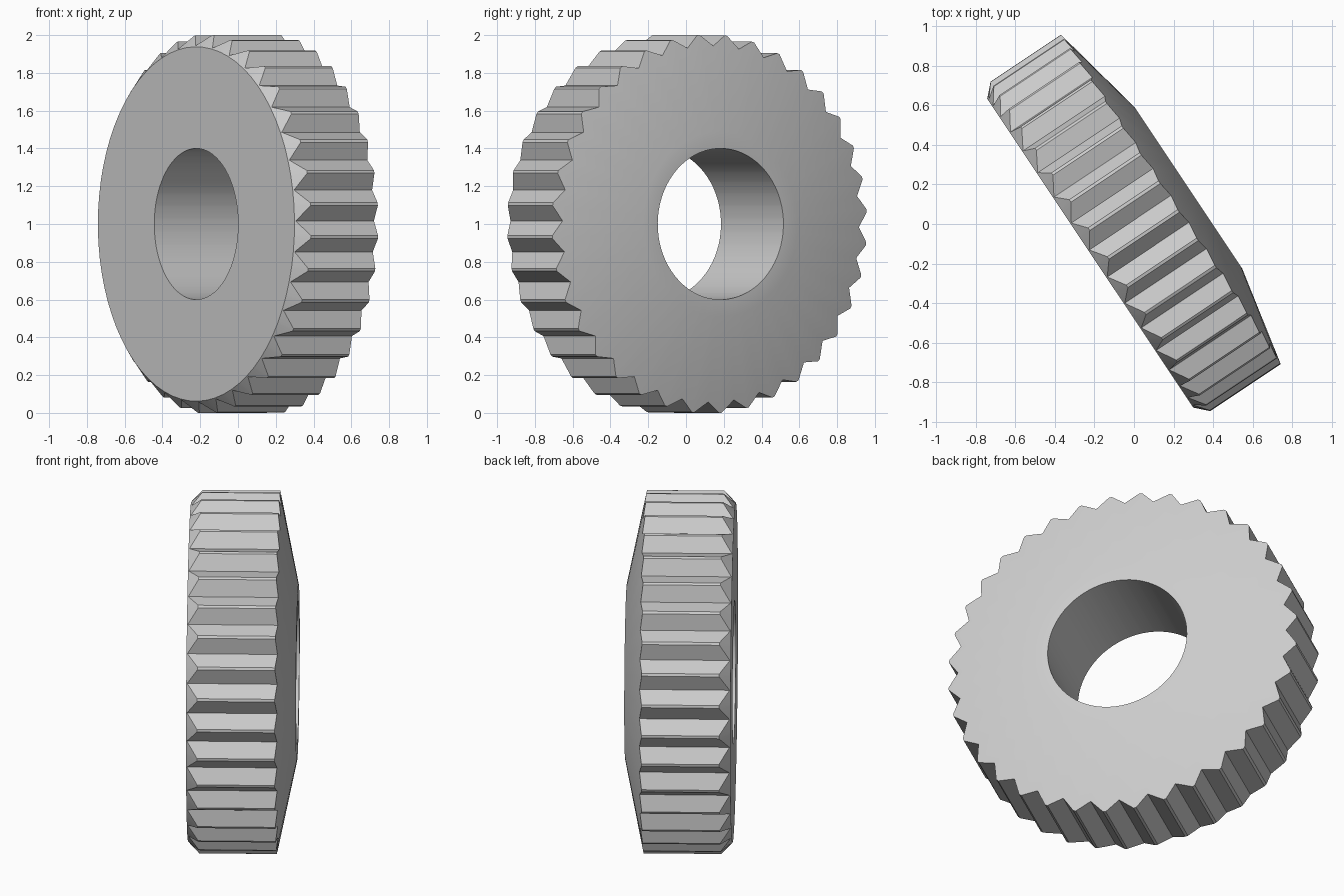
import bpy, bmesh
from math import radians, sin, cos
from mathutils import Vector

cube = bpy.data.objects.get("Cube")
if cube:
    bpy.data.objects.remove(cube, do_unlink=True)

TEETH = 36
PITCH = 360 / TEETH
TIP_FLAT = 0.45          # half width of the tooth tip, degrees
PHASE = -4               # angle of the first tooth tip, degrees
TIP, ROOT = 1.0024, 0.943

# Wheel axis lies flat, turned away from the front
axis = Vector((0.832, 0.555, 0)).normalized()
side = Vector((axis.y, -axis.x, 0))
up = Vector((0, 0, 1))
center = Vector((0, 0, 1))

# Each tooth: one valley point and two tip points
angles, tips = [], []
for i in range(TEETH):
    base = PHASE + i * PITCH
    for offset, is_tip in ((-PITCH / 2, 0), (-TIP_FLAT, 1), (TIP_FLAT, 1)):
        angles.append(radians(base + offset))
        tips.append(is_tip)

# Cross-section rings: (radius, depth) at valleys, then at tips
rings = [
    ((0.4, -0.266), (0.4, -0.266)),        # bore, front
    ((0.938, -0.266), (0.938, -0.266)),    # front face rim
    ((ROOT, -0.261), (TIP, -0.204)),       # bevelled tooth fronts
    ((ROOT, 0.236), (TIP, 0.224)),         # tooth backs
    ((0.49, 0.33), (0.49, 0.33)),          # hub edge of the back cone
    ((0.4, 0.33), (0.4, 0.33)),            # bore, back
]

bm = bmesh.new()
loops = []
for ring in rings:
    loop = []
    for a, is_tip in zip(angles, tips):
        r, depth = ring[is_tip]
        loop.append(bm.verts.new(center + axis * depth + side * (r * cos(a)) + up * (r * sin(a))))
    loops.append(loop)

# Bridge each ring to the next, closing through the bore
count = len(angles)
for k, loop in enumerate(loops):
    following = loops[(k + 1) % len(loops)]
    for i in range(count):
        j = (i + 1) % count
        bm.faces.new((loop[i], loop[j], following[j], following[i]))
bmesh.ops.recalc_face_normals(bm, faces=bm.faces)

mesh = bpy.data.meshes.new("toothed_wheel")
bm.to_mesh(mesh)
bm.free()
wheel = bpy.data.objects.new("toothed_wheel", mesh)
bpy.context.collection.objects.link(wheel)

# Plain grey finish
grey = bpy.data.materials.new("plain_grey")
grey.use_nodes = True
color = (0.6, 0.6, 0.6, 1)
grey.diffuse_color = color
grey.node_tree.nodes["Principled BSDF"].inputs["Base Color"].default_value = color
mesh.materials.append(grey)

bpy.ops.object.select_all(action="DESELECT")
wheel.select_set(True)
bpy.context.view_layer.objects.active = wheel
bpy.ops.object.shade_smooth_by_angle(angle=radians(25))
